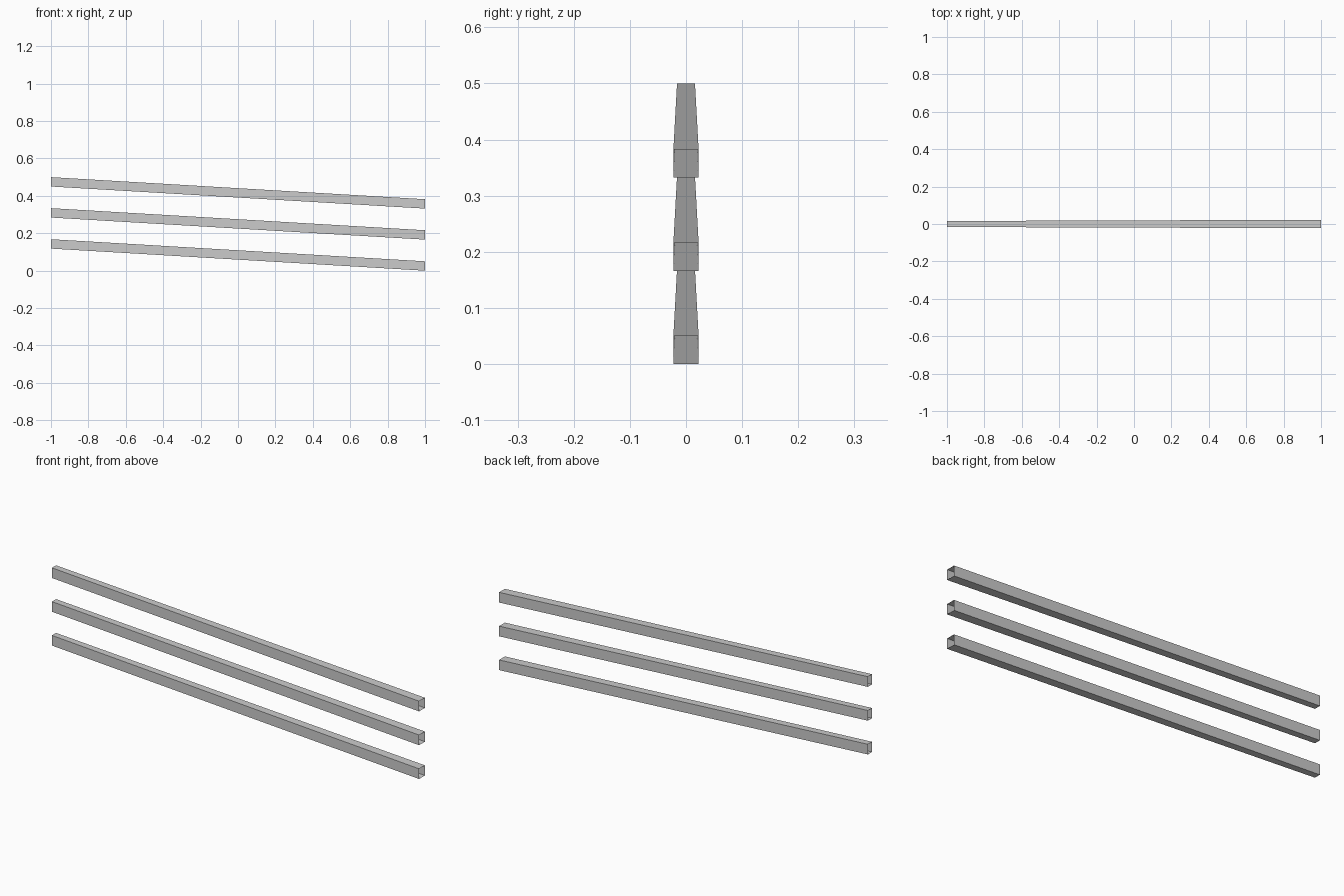
import bpy
import bmesh

cube = bpy.data.objects.get("Cube")
if cube:
    bpy.data.objects.remove(cube, do_unlink=True)

grey = bpy.data.materials.new("light grey")
grey.use_nodes = True
colour = (0.6, 0.6, 0.6, 1)
grey.diffuse_color = colour
grey.node_tree.nodes["Principled BSDF"].inputs["Base Color"].default_value = colour

HEIGHT = 0.05       # rail height
DROP = 0.118        # fall from right end to left end
SPACING = 0.166     # distance between rails


def sloping_rail(name, base):
    """Open-ended square tube, sloping down and widening towards +x."""
    bm = bmesh.new()
    bmesh.ops.create_cube(bm, size=2)
    ends = [f for f in bm.faces if abs(f.normal.x) > 0.9]
    bmesh.ops.delete(bm, geom=ends, context='FACES_ONLY')
    for v in bm.verts:
        low_end = v.co.x > 0
        v.co.y *= 0.0225 if low_end else 0.016
        v.co.z = base + (v.co.z + 1) * HEIGHT / 2 + (0 if low_end else DROP)
    mesh = bpy.data.meshes.new(name)
    bm.to_mesh(mesh)
    bm.free()
    mesh.materials.append(grey)
    rail = bpy.data.objects.new(name, mesh)
    bpy.context.collection.objects.link(rail)


# Three parallel rails stacked vertically
for i, name in enumerate(("lower_rail", "middle_rail", "upper_rail")):
    sloping_rail(name, i * SPACING)
